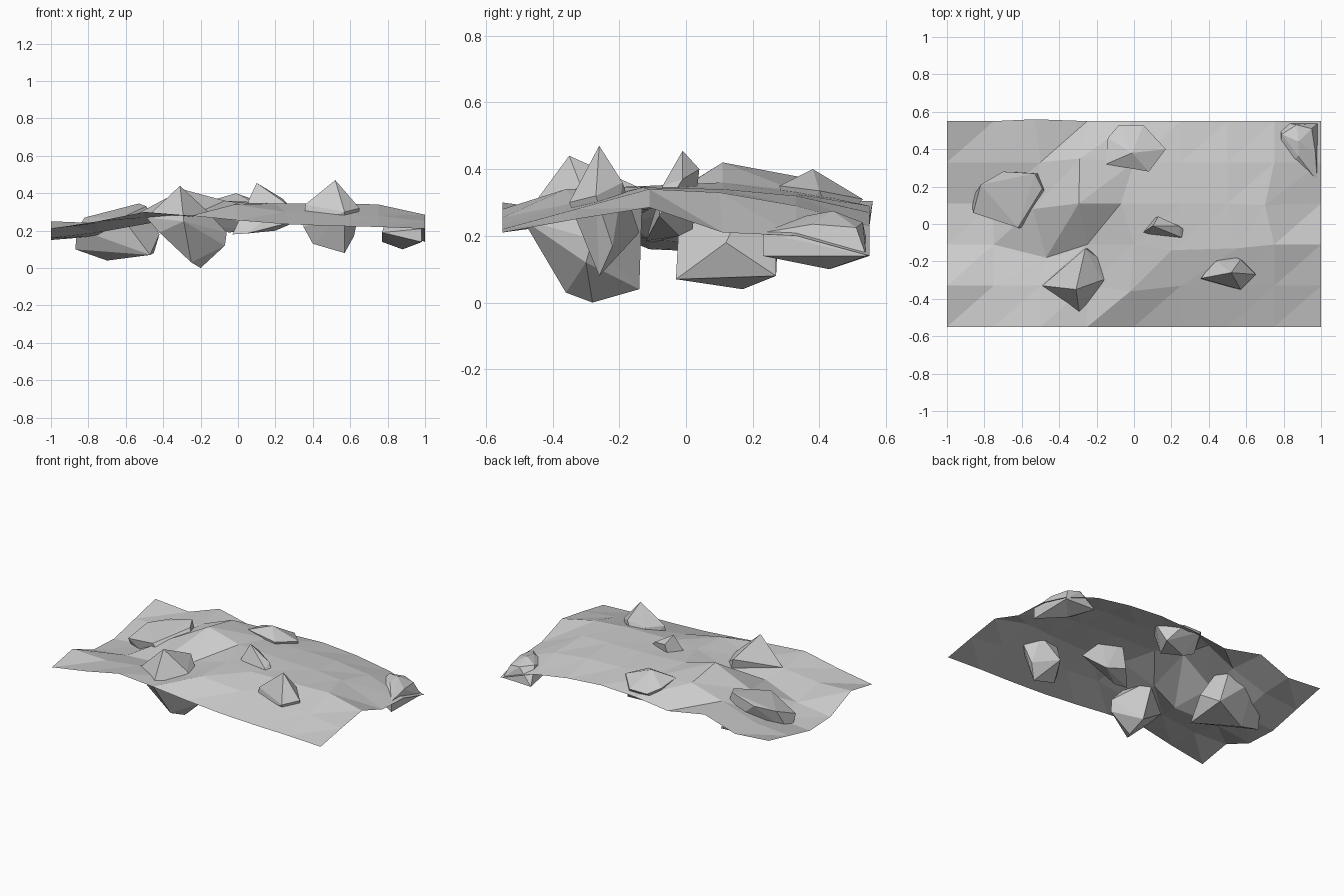
import bpy, bmesh


def finish(name, bm):
    bmesh.ops.recalc_face_normals(bm, faces=bm.faces)
    mesh = bpy.data.meshes.new(name)
    bm.to_mesh(mesh)
    bm.free()
    obj = bpy.data.objects.new(name, mesh)
    bpy.context.collection.objects.link(obj)
    return obj


def rock(name, *points):
    """Faceted boulder: convex hull round a few corner points."""
    bm = bmesh.new()
    for p in points:
        bm.verts.new(p)
    bmesh.ops.convex_hull(bm, input=bm.verts)
    loose = [v for v in bm.verts if not v.link_faces]
    bmesh.ops.delete(bm, geom=loose, context='VERTS')
    return finish(name, bm)


# Ground sheet: 8 x 5 triangulated height grid, rows from front to back
heights = [
    (.21, .25, .30, .28, .255, .235, .225, .22, .21),
    (.25, .24, .27, .27, .34, .30, .29, .28, .25),
    (.16, .19, .24, .28, .35, .345, .345, .34, .285),
    (.15, .17, .29, .42, .36, .345, .34, .33, .21),
    (.20, .22, .30, .375, .335, .325, .32, .29, .20),
    (.25, .23, .305, .25, .28, .29, .27, .23, .14),
]
# small sideways shifts of corners (column, row)
shifts = {(3, 3): (-.045, 0), (4, 3): (-.07, 0), (3, 4): (-.04, .02),
          (2, 2): (.03, -.07), (5, 2): (-.05, -.03), (6, 2): (.05, -.02),
          (7, 3): (-.05, -.01), (4, 1): (-.02, -.03), (2, 3): (-.04, -.03),
          (2, 5): (-.03, .01)}
bm = bmesh.new()
grid = []
for j, row in enumerate(heights):
    line = []
    for i, z in enumerate(row):
        dx, dy = shifts.get((i, j), (0, 0))
        line.append(bm.verts.new((-1 + .25 * i + dx, -.55 + .22 * j + dy, z)))
    grid.append(line)
for j in range(5):
    for i in range(8):
        a, b = grid[j][i], grid[j][i + 1]
        c, d = grid[j + 1][i + 1], grid[j + 1][i]
        bm.faces.new((a, b, c))
        bm.faces.new((a, c, d))
finish("ground_sheet", bm)

# Boulders pushed through the ground
rock("rock_front_left",
     (-.31, -.35, .44), (-.49, -.33, .27), (-.29, -.49, .25), (-.17, -.30, .31),
     (-.26, -.13, .34), (-.06, -.28, .19), (-.07, -.30, .12), (-.20, -.28, 0),
     (-.25, -.36, .03), (-.19, -.14, .04), (-.42, -.38, .19))
rock("rock_left",
     (-.87, .13, .10), (-.86, .06, .21), (-.82, .21, .27), (-.70, .28, .30),
     (-.53, .27, .345), (-.49, .19, .33), (-.62, -.02, .27), (-.70, .17, .04),
     (-.47, -.03, .07), (-.45, .27, .08), (-.42, .12, .18))
rock("rock_back",
     (-.01, .38, .40), (-.15, .32, .36), (-.14, .46, .34), (-.08, .53, .31),
     (.05, .53, .31), (.17, .40, .335), (.08, .28, .35), (-.05, .40, .19),
     (.12, .45, .21), (-.12, .42, .22), (.05, .31, .21))
rock("rock_front_right",
     (.52, -.26, .47), (.36, -.29, .34), (.44, -.20, .34), (.57, -.19, .36),
     (.65, -.27, .32), (.57, -.35, .30), (.40, -.27, .13), (.57, -.26, .08),
     (.62, -.22, .17), (.46, -.14, .21), (.35, -.30, .22))
rock("rock_middle",
     (.10, -.01, .455), (.13, .04, .40), (.24, -.01, .37), (.25, -.07, .35),
     (.12, -.04, .37), (-.03, -.10, .18), (.05, -.12, .185), (.20, -.02, .20),
     (.34, -.08, .26), (.08, .02, .22))
rock("rock_back_right",
     (.79, .48, .255), (.87, .53, .24), (.95, .51, .225), (.98, .23, .21),
     (.88, .44, .275), (.88, .36, .26), (.97, .38, .235), (.88, .43, .10),
     (.77, .32, .19), (.985, .54, .14), (.98, .23, .14), (.77, .55, .14))
